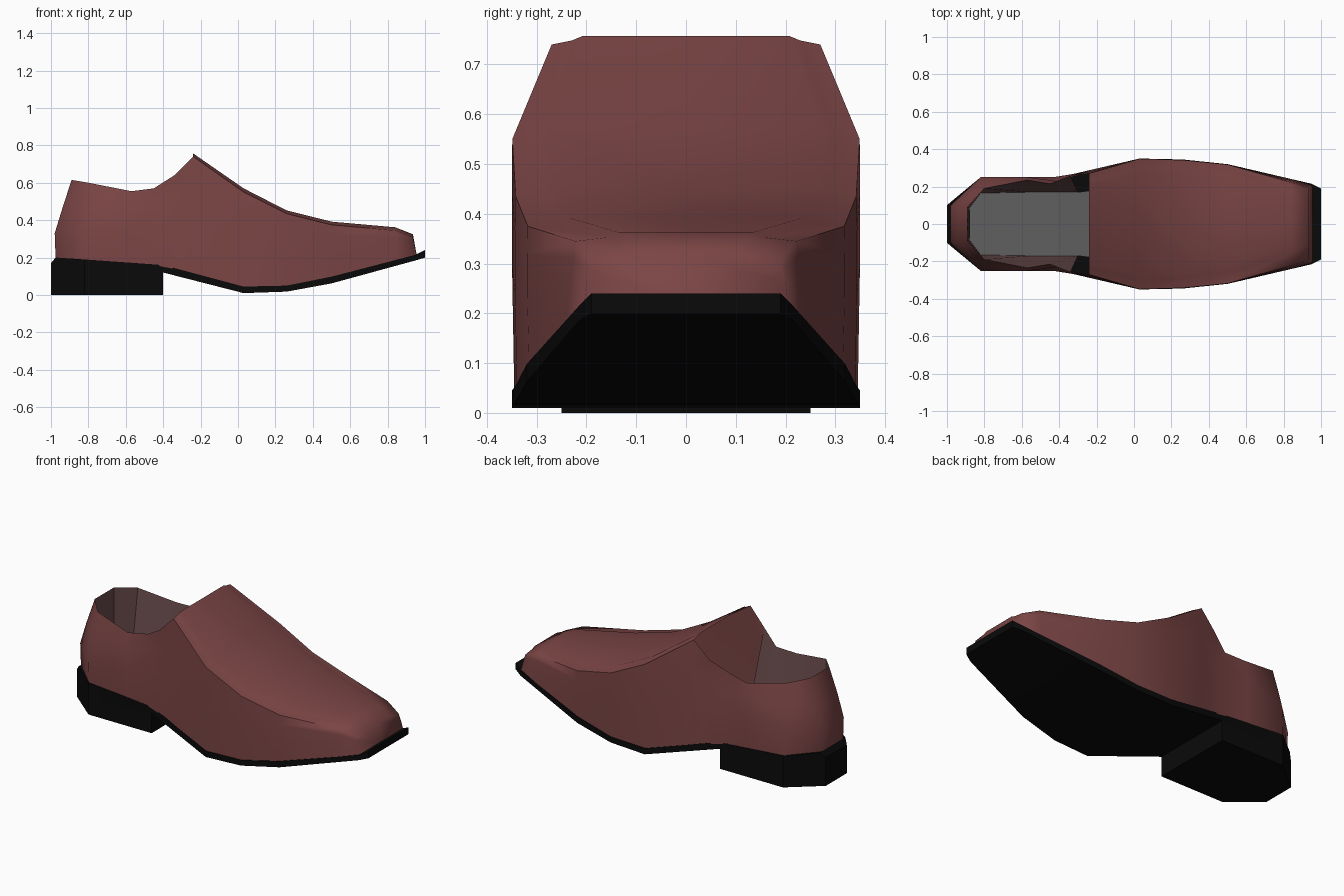
import bpy, bmesh, math

if "Cube" in bpy.data.objects:
    bpy.data.objects.remove(bpy.data.objects["Cube"])


def material(name, r, g, b):
    m = bpy.data.materials.new(name)
    m.diffuse_color = (r, g, b, 1)
    m.use_nodes = True
    m.node_tree.nodes["Principled BSDF"].inputs["Base Color"].default_value = m.diffuse_color
    return m


leather = material("leather", 0.2, 0.06, 0.06)
lining_mat = material("lining", 0.14, 0.07, 0.07)
rubber = material("rubber", 0.003, 0.003, 0.003)
grey = material("insole_grey", 0.12, 0.12, 0.12)


def build(name, grids, mat, polys=(), angle=35):
    """Loft grids of half-section columns, weld them, mirror across y."""
    bm = bmesh.new()
    for cols in grids:
        vs = [[bm.verts.new(p) for p in c] for c in cols]
        for a, b in zip(vs, vs[1:]):
            for r in range(len(a) - 1):
                bm.faces.new((a[r], a[r + 1], b[r + 1], b[r]))
    for poly in polys:
        bm.faces.new([bm.verts.new(p) for p in poly])
    bmesh.ops.remove_doubles(bm, verts=bm.verts, dist=0.0005)
    me = bpy.data.meshes.new(name)
    bm.to_mesh(me)
    bm.free()
    me.materials.append(mat)
    me.polygons.foreach_set("use_smooth", [True] * len(me.polygons))
    me.set_sharp_from_angle(angle=math.radians(angle))
    ob = bpy.data.objects.new(name, me)
    bpy.context.collection.objects.link(ob)
    mod = ob.modifiers.new("mirror", 'MIRROR')
    mod.use_axis = (False, True, False)
    mod.merge_threshold = 0.0005
    return ob


def slab(name, stations, mat):
    """Closed slab from (x, half width, bottom z, top z) stations."""
    cols = [[(x, 0, b), (x, y, b), (x, y, t), (x, 0, t)] for x, y, b, t in stations]
    return build(name, [cols], mat, [cols[0][::-1], cols[-1]])


# sole and heel block
slab("sole", [(-1, .10, .1, .17), (-.975, .122, .1, .2), (-.82, .25, .1, .19),
              (-.4, .25, .12, .16), (.03, .35, .01, .045), (.26, .345, .018, .05),
              (.5, .32, .062, .098), (.95, .215, .185, .215), (1, .19, .2, .24)], rubber)
slab("heel", [(-1, .10, 0, .17), (-.82, .25, 0, .16), (-.4, .25, 0, .13)], rubber)

# upper side wall: columns from heel centre to tongue, bottom to rim
rear = [
    [(-.975, 0, .19), (-.98, 0, .33), (-.94, 0, .46), (-.89, 0, .615)],
    [(-.975, .10, .19), (-.98, .10, .33), (-.94, .10, .46), (-.89, .09, .615)],
    [(-.82, .245, .18), (-.82, .25, .34), (-.81, .225, .46), (-.80, .19, .60)],
    [(-.57, .248, .165), (-.57, .25, .36), (-.57, .25, .46), (-.57, .235, .555)],
    [(-.42, .25, .155), (-.42, .252, .36), (-.40, .228, .48), (-.45, .215, .57)],
    [(-.30, .27, .13), (-.28, .275, .36), (-.26, .275, .57), (-.34, .258, .64)],
]
# vamp: (x, base y, base z, edge y, edge z, seam y, seam z, edge x)
vamp = []
for x, y0, z0, y1, z1, ys, zs, xt in [
        (-.2, .295, .10, .27, .74, .23, .757, -.24),
        (.03, .345, .04, .349, .55, .297, .57, .03),
        (.26, .34, .045, .342, .435, .285, .452, .26),
        (.5, .315, .09, .318, .375, .256, .392, .5),
        (.84, .24, .18, .222, .345, .155, .362, .84),
        (.955, .205, .215, .19, .308, .125, .325, .935)]:
    f = lambda t: (x + (xt - x) * t, y0 + (y1 - y0) * t + .01 * t * (1 - t), z0 + (z1 - z0) * t)
    vamp.append([f(0), f(.5), f(.8), f(1), (xt, ys, zs - .009),
                 (xt, ys - .022, zs), (xt, 0, zs)])
toe = vamp[-1] + [(.955, 0, .215)]
wall = rear + [vamp[0][:4]]
build("upper", [wall, vamp], leather, [toe], 75)

# insole, visible through the opening
edge = [(-.885, 0, .22), (-.88, .085, .22), (-.82, .165, .215), (-.57, .17, .2),
        (-.45, .17, .19), (-.3, .17, .175), (.1, .22, .09), (.6, .2, .15)]
build("insole", [[[p, (p[0], 0, p[2])] for p in edge[1:]]], grey)

# lining from the rim down to the insole
build("lining", [[[c[3], e] for c, e in zip(rear, edge)][i:i + 6] for i in (0,)], lining_mat)
for p in bpy.data.objects["lining"].data.polygons:
    p.flip()
